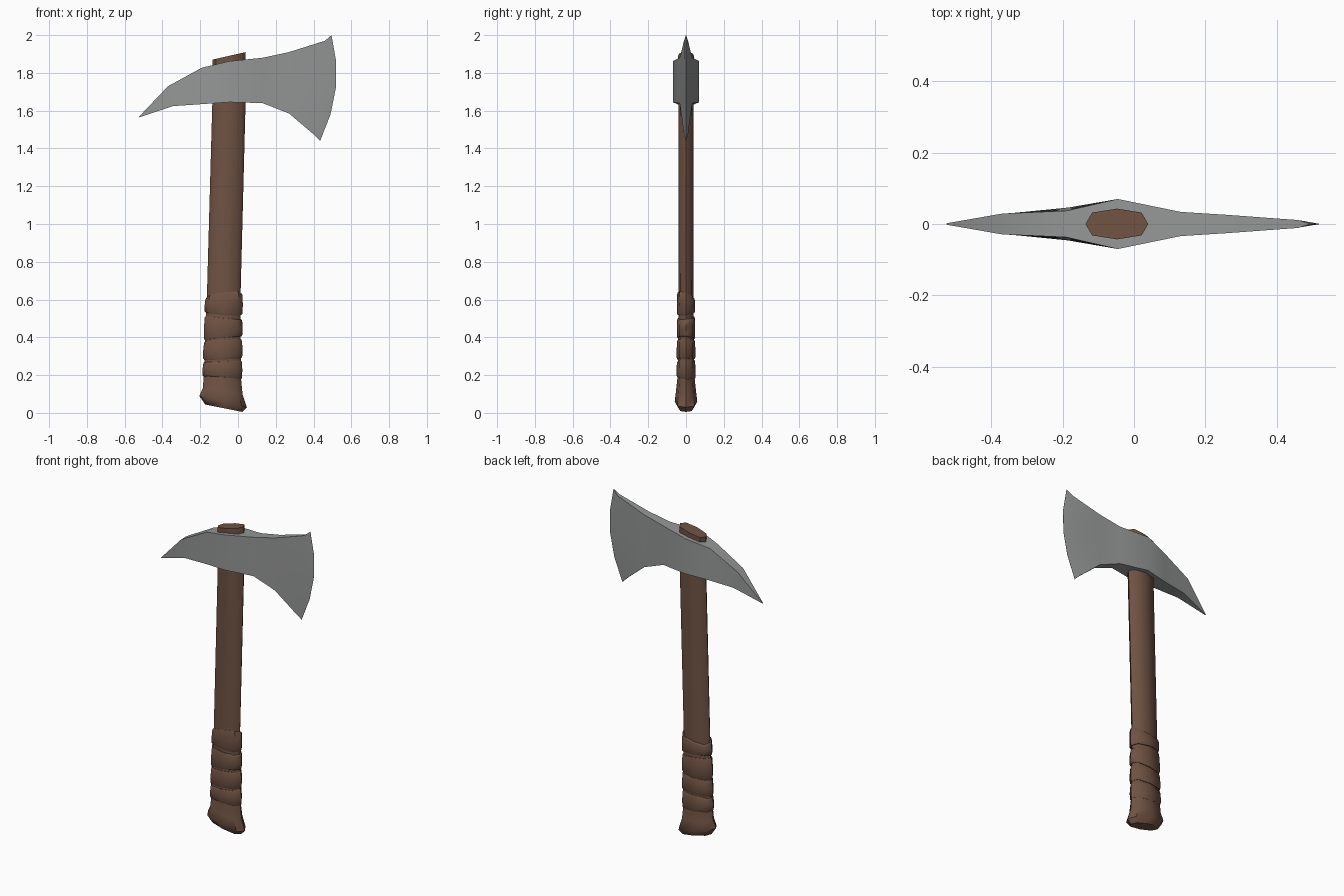
import bpy, bmesh, math

if "Cube" in bpy.data.objects:
    bpy.data.objects.remove(bpy.data.objects["Cube"])


def material(name, rgb):
    m = bpy.data.materials.new(name)
    m.diffuse_color = (*rgb, 1)
    m.use_nodes = True
    m.node_tree.nodes["Principled BSDF"].inputs["Base Color"].default_value = m.diffuse_color
    return m


WOOD = material("brown wood", (0.16, 0.085, 0.056))
STEEL = material("grey steel", (0.30, 0.31, 0.305))


def loft(name, rings, mat, angle):
    """Skin a list of equal-sized closed rings and cap both ends."""
    bm = bmesh.new()
    rows = [[bm.verts.new(p) for p in r] for r in rings]
    n = len(rows[0])
    for a, b in zip(rows, rows[1:]):
        for i in range(n):
            j = (i + 1) % n
            bm.faces.new((a[i], a[j], b[j], b[i]))
    bm.faces.new(rows[0][::-1])
    bm.faces.new(rows[-1])
    bmesh.ops.remove_doubles(bm, verts=bm.verts, dist=0.0005)
    bmesh.ops.recalc_face_normals(bm, faces=bm.faces)
    me = bpy.data.meshes.new(name)
    bm.to_mesh(me)
    bm.free()
    me.materials.append(mat)
    ob = bpy.data.objects.new(name, me)
    bpy.context.collection.objects.link(ob)
    bpy.ops.object.select_all(action='DESELECT')
    ob.select_set(True)
    bpy.context.view_layer.objects.active = ob
    bpy.ops.object.shade_smooth_by_angle(angle=math.radians(angle))
    return ob


def oval(cx, cz, rx, ry, sx=0.0, sy=0.0, n=8):
    """Rounded octagon, tilted by slopes sx and sy."""
    ring = []
    for i in range(n):
        a = 2 * math.pi * i / n
        c, s = math.cos(a), math.sin(a)
        x = rx * math.copysign(abs(c) ** 0.7, c)
        y = ry * math.copysign(abs(s) ** 0.85, s)
        ring.append((cx + x, y, cz + sx * x + sy * y))
    return ring


# Handle with flared pommel and slanted top
loft("handle", [oval(*r) for r in (
    (-0.076, 0.025, 0.098, 0.040, -0.20),
    (-0.079, 0.060, 0.126, 0.060, -0.24),
    (-0.081, 0.115, 0.105, 0.053, -0.15),
    (-0.083, 0.200, 0.098, 0.044, -0.05),
    (-0.075, 0.640, 0.089, 0.039),
    (-0.048, 1.640, 0.088, 0.041),
    (-0.048, 1.890, 0.088, 0.043, 0.227),
)], WOOD, 50)

# Grip wraps: bottom z, top z, and tilt of each edge (x, y)
WRAPS = (
    (0.185, 0.275, -0.08, -0.10, 0.05, 0.08),
    (0.285, 0.385, 0.04, 0.05, 0.06, 0.00),
    (0.395, 0.505, 0.10, -0.05, -0.10, 0.10),
    (0.525, 0.622, -0.08, 0.12, 0.14, -0.38),
)
for k, (z0, z1, sx0, sy0, sx1, sy1) in enumerate(WRAPS):
    rings = []
    for t, grow in ((0, 0.94), (0.08, 1.0), (0.5, 1.01), (0.92, 0.98), (1, 0.92)):
        z = z0 + (z1 - z0) * t
        rings.append(oval(-0.087 + 0.02 * z, z, (0.107 - 0.012 * z) * grow,
                          (0.051 - 0.006 * z) * grow,
                          sx0 + (sx1 - sx0) * t, sy0 + (sy1 - sy0) * t))
    loft(f"grip_wrap_{k + 1}", rings, WOOD, 50)

# Axe head stations: top x, z, bottom x, z, half thickness top, bottom, bulge
STATIONS = (
    (-0.525, 1.567, -0.525, 1.564, 0.002, 0.002, 0),
    (-0.370, 1.730, -0.345, 1.624, 0.029, 0.030, 0),
    (-0.190, 1.828, -0.185, 1.635, 0.037, 0.046, 0),
    (-0.045, 1.862, -0.045, 1.645, 0.070, 0.070, 0),
    (0.130, 1.880, 0.130, 1.640, 0.034, 0.034, 0),
    (0.270, 1.910, 0.270, 1.585, 0.025, 0.025, 0),
    (0.460, 1.970, 0.400, 1.475, 0.011, 0.011, 0.012),
    (0.495, 2.000, 0.435, 1.440, 0.0004, 0.0004, 0.053),
)
ROWS = 4
rings = []
for xt, zt, xb, zb, ht, hb, bulge in STATIONS:
    side = []
    for i in range(ROWS + 1):
        t = i / ROWS
        side.append((xt + (xb - xt) * t + 4 * bulge * t * (1 - t),
                     ht + (hb - ht) * t, zt + (zb - zt) * t))
    rings.append(side + [(x, -y, z) for x, y, z in reversed(side)])
loft("axe_head", rings, STEEL, 30)
